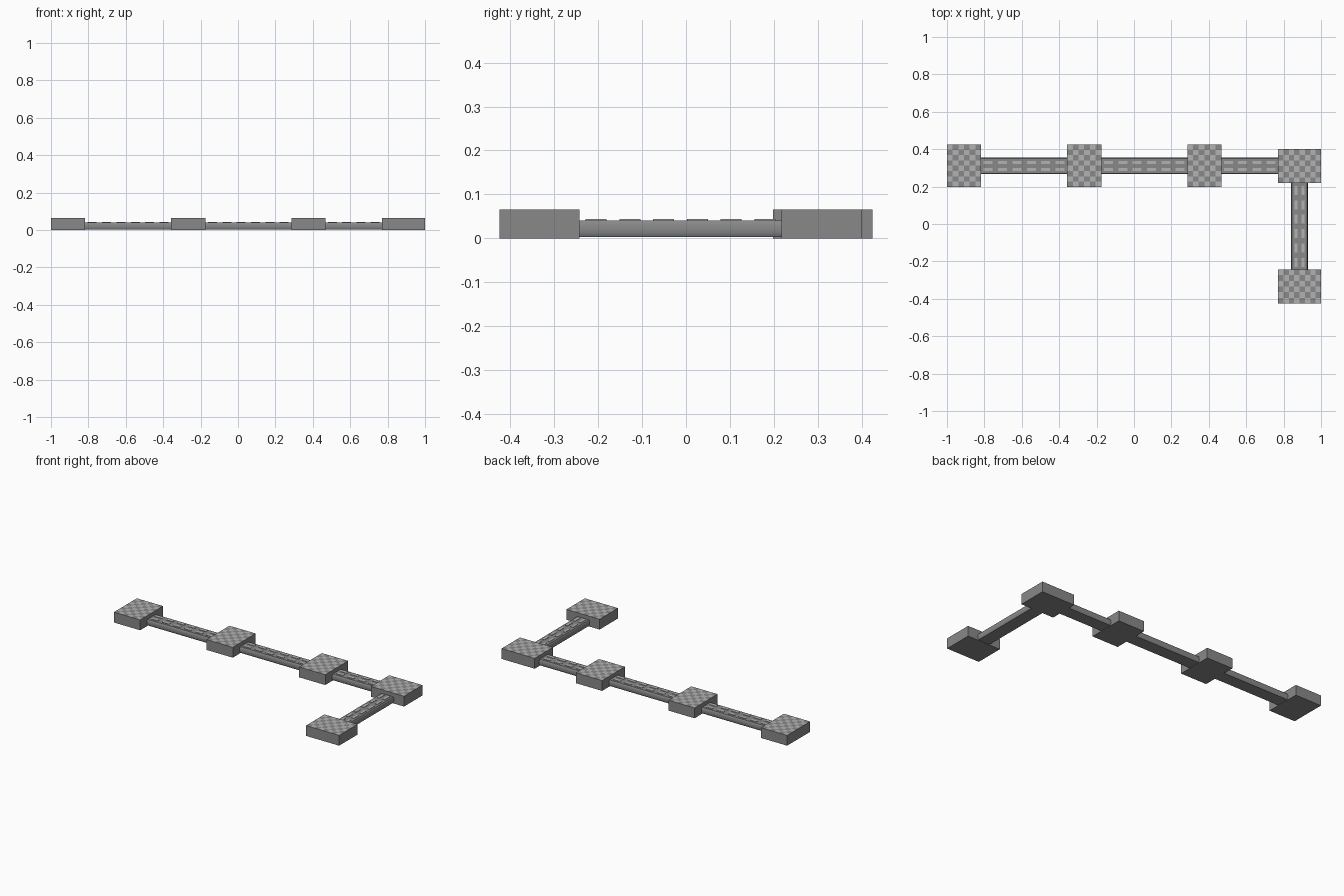
import bpy, bmesh
from math import radians

if "Cube" in bpy.data.objects:
    bpy.data.objects.remove(bpy.data.objects["Cube"])


def material(name, v):
    m = bpy.data.materials.new(name)
    m.diffuse_color = (v, v, v, 1)
    m.use_nodes = True
    m.node_tree.nodes["Principled BSDF"].inputs["Base Color"].default_value = m.diffuse_color
    return m


DARK = material("dark_grey", 0.25)
LIGHT = material("light_grey", 0.45)


def finish(bm, name, mats):
    bmesh.ops.recalc_face_normals(bm, faces=bm.faces)
    me = bpy.data.meshes.new(name)
    bm.to_mesh(me)
    bm.free()
    for m in mats:
        me.materials.append(m)
    ob = bpy.data.objects.new(name, me)
    bpy.context.collection.objects.link(ob)
    return ob


def box(bm, x0, x1, y0, y1, z0, z1):
    vs = bmesh.ops.create_cube(bm, size=1)["verts"]
    for v in vs:
        v.co.x = x1 if v.co.x > 0 else x0
        v.co.y = y1 if v.co.y > 0 else y0
        v.co.z = z1 if v.co.z > 0 else z0


def platform(name, x0, x1, y0, y1, nx, ny):
    """Block whose top is divided into a two-tone checkerboard."""
    bm = bmesh.new()
    H = 0.065
    g = [[[bm.verts.new((x0 + (x1 - x0) * i / nx, y0 + (y1 - y0) * j / ny, H))
           for j in range(ny + 1)] for i in range(nx + 1)]][0]
    for i in range(nx):
        for j in range(ny):
            f = bm.faces.new((g[i][j], g[i + 1][j], g[i + 1][j + 1], g[i][j + 1]))
            f.material_index = (i + j) % 2
    rim = [e for e in bm.edges if e.is_boundary]
    new = bmesh.ops.extrude_edge_only(bm, edges=rim)["geom"]
    for v in new:
        if isinstance(v, bmesh.types.BMVert):
            v.co.z = 0
    bottom = [e for e in bm.edges if e.is_boundary]
    bmesh.ops.contextual_create(bm, geom=bottom)
    for f in bm.faces:
        f.normal_update()
        if abs(f.normal.z) < 0.5 or f.calc_center_median().z < 0.01:
            f.material_index = 0
    return finish(bm, name, [DARK, LIGHT])


# Half cross-section of the walkway: narrow foot, bulged side, flat top
HALF = [(0.040, 0.003), (0.043, 0.008), (0.0445, 0.014), (0.045, 0.022),
        (0.0445, 0.030), (0.043, 0.036), (0.040, 0.041)]


def walkway(name, a, b, centre, along_x):
    def place(t, s, z):
        return (t, centre + s, z) if along_x else (centre + s, t, z)
    prof = HALF + [(-s, z) for s, z in reversed(HALF)]
    bm = bmesh.new()
    rings = [[bm.verts.new(place(t, s, z)) for s, z in prof] for t in (a, b)]
    n = len(prof)
    for i in range(n):
        k = (i + 1) % n
        bm.faces.new((rings[0][i], rings[0][k], rings[1][k], rings[1][i]))
    for r in rings:
        bm.faces.new(r)
    road = finish(bm, name, [DARK])
    bpy.context.view_layer.objects.active = road
    road.select_set(True)
    bpy.ops.object.shade_smooth_by_angle(angle=radians(35))
    road.select_set(False)

    # Two rows of raised light dashes
    bm = bmesh.new()
    count = round((b - a) / 0.079)
    step = (b - a) / count
    for i in range(count):
        t = a + (i + 0.5) * step
        for s in (-0.019, 0.019):
            p, q = place(t - 0.024, s - 0.008, 0), place(t + 0.024, s + 0.008, 0)
            if not along_x:
                p, q = place(t - 0.024, s - 0.008, 0), place(t + 0.024, s + 0.008, 0)
            box(bm, p[0], q[0], p[1], q[1], 0.040, 0.0435)
    finish(bm, name + "_dashes", [LIGHT])


# Platforms along the long run, the corner and the end
for i, x in enumerate((-1.0, -0.357, 0.285)):
    platform(f"platform_{i + 1}", x, x + 0.182, 0.198, 0.425, 6, 8)
platform("corner_platform", 0.77, 1.0, 0.218, 0.40, 8, 6)
platform("end_platform", 0.77, 1.0, -0.425, -0.243, 8, 6)

# Connecting walkways
for i, (a, b) in enumerate(((-0.818, -0.357), (-0.175, 0.285), (0.467, 0.77))):
    walkway(f"walkway_{i + 1}", a, b, 0.311, True)
walkway("side_walkway", -0.243, 0.218, 0.884, False)
